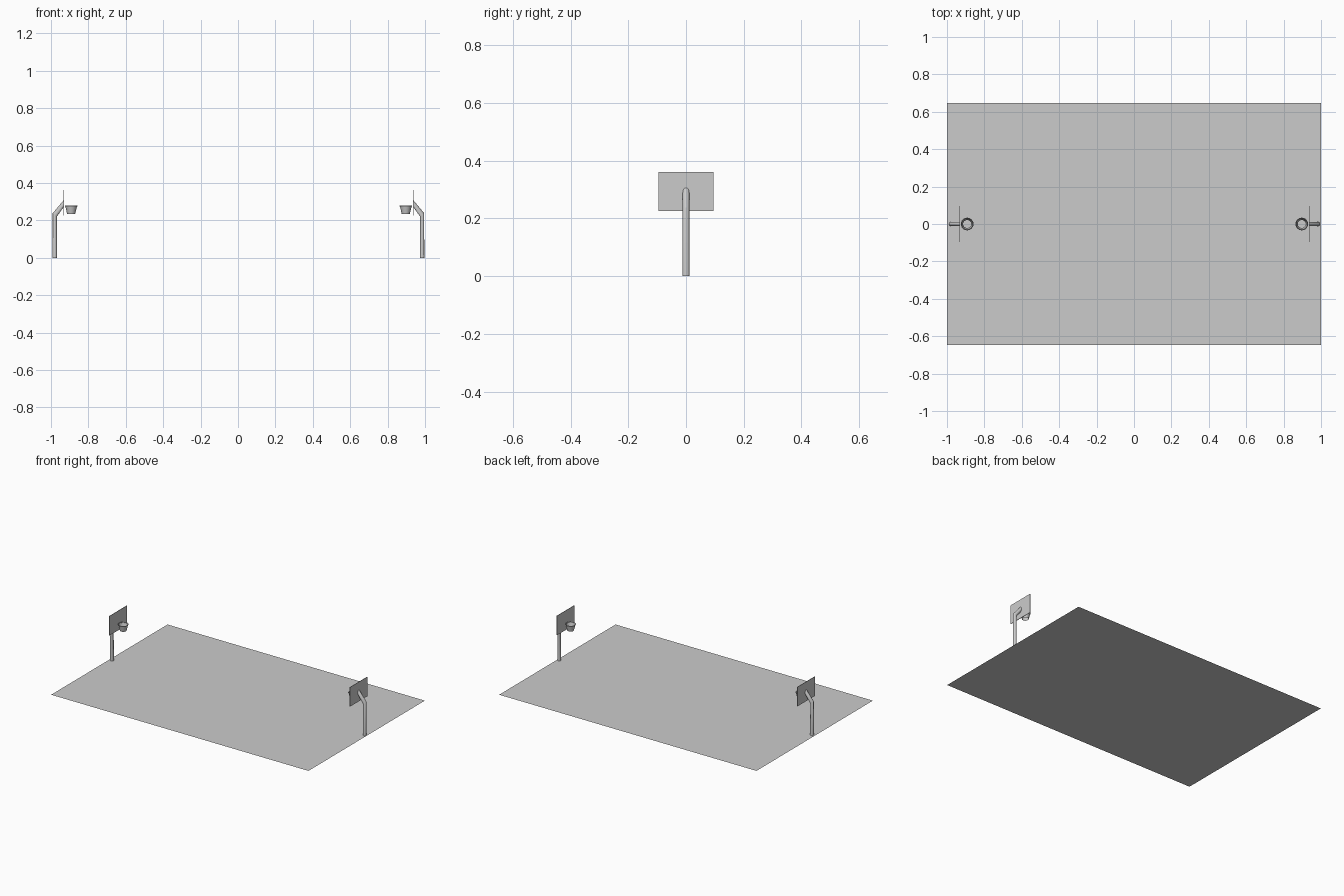
import bpy, bmesh
from math import cos, sin, tau

if "Cube" in bpy.data.objects:
    bpy.data.objects.remove(bpy.data.objects["Cube"])


def make_object(name, bm, smooth=False):
    bmesh.ops.recalc_face_normals(bm, faces=bm.faces)
    mesh = bpy.data.meshes.new(name)
    bm.to_mesh(mesh)
    bm.free()
    obj = bpy.data.objects.new(name, mesh)
    bpy.context.collection.objects.link(obj)
    if smooth:
        bpy.ops.object.select_all(action='DESELECT')
        obj.select_set(True)
        bpy.context.view_layer.objects.active = obj
        bpy.ops.object.shade_smooth_by_angle(angle=0.6)
    return obj


def loft(name, rings, n, cap=False, closed=False):
    """Each ring is (centre, axis_a, axis_b), joined into a tube of n sides."""
    bm = bmesh.new()
    loops = []
    for c, a, b in rings:
        loops.append([bm.verts.new([c[k] + a[k] * cos(tau * i / n) + b[k] * sin(tau * i / n)
                                    for k in range(3)]) for i in range(n)])
    pairs = list(zip(loops, loops[1:]))
    if closed:
        pairs.append((loops[-1], loops[0]))
    for lo, hi in pairs:
        for i in range(n):
            j = (i + 1) % n
            bm.faces.new((lo[i], lo[j], hi[j], hi[i]))
    if cap:
        bm.faces.new(loops[0])
        bm.faces.new(loops[-1])
    return make_object(name, bm, True)


def circle(x, z, r):
    return ((x, 0, z), (r, 0, 0), (0, r, 0))


def hoop(side, s, shift):
    # s points outwards; u is the distance from the middle of the court
    def X(u):
        return s * u + shift

    # bent post: upright, mitred bend, arm cut flush with the board
    loft(side + "_post", [
        ((X(0.982), 0, 0), (s * 0.0115, 0, 0), (0, 0.0125, 0)),
        ((X(0.982), 0, 0.229), (s * 0.011, 0, 0.009), (0, 0.0115, 0)),
        ((X(0.935), 0, 0.289), (0, 0, 0.0185), (0, 0.0115, 0)),
    ], 16, cap=True)

    # backboard
    bm = bmesh.new()
    bmesh.ops.create_cube(bm, size=1)
    bmesh.ops.scale(bm, vec=(0.003, 0.192, 0.136), verts=bm.verts)
    bmesh.ops.translate(bm, vec=(X(0.9345), 0, 0.293), verts=bm.verts)
    make_object(side + "_backboard", bm)

    # ring
    x = X(0.8945)
    loft(side + "_rim", [circle(x, 0.2765 + 0.0025 * sin(tau * k / 8), 0.0315 + 0.0025 * cos(tau * k / 8))
                         for k in range(8)], 24, closed=True)
    # open tapered net
    loft(side + "_net", [circle(x, 0.2765, 0.0315), circle(x, 0.234, 0.0215)], 24)


# court
bm = bmesh.new()
bmesh.ops.create_grid(bm, x_segments=1, y_segments=1, size=1)
bmesh.ops.scale(bm, vec=(1, 0.646, 1), verts=bm.verts)
make_object("court", bm)

# the two hoops, facing each other
hoop("left", -1, 0.0025)
hoop("right", 1, 0.0025)
